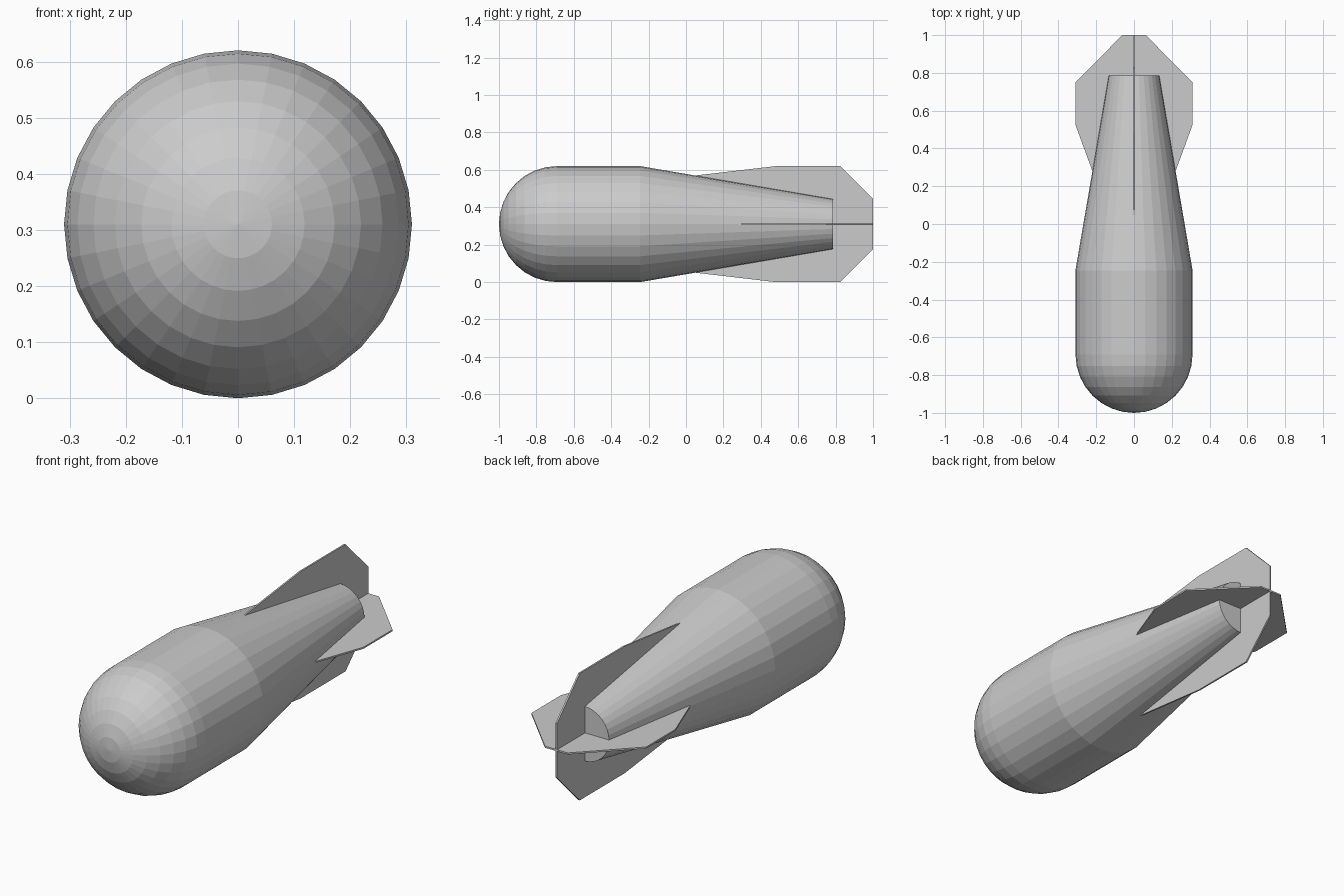
import bpy, bmesh
from math import sin, cos, pi
from mathutils import Matrix, Vector

if "Cube" in bpy.data.objects:
    bpy.data.objects.remove(bpy.data.objects["Cube"])

R = 0.31          # body radius, also height of the body axis
SIDES = 32


def add_object(name, bm):
    bmesh.ops.recalc_face_normals(bm, faces=bm.faces)
    mesh = bpy.data.meshes.new(name)
    bm.to_mesh(mesh)
    bm.free()
    obj = bpy.data.objects.new(name, mesh)
    bpy.context.collection.objects.link(obj)
    return obj


def lathe(name, profile):
    """Revolve (radius, y) points around the long axis of the body."""
    bm = bmesh.new()
    verts = [bm.verts.new((0, y, R + r)) for r, y in profile]
    edges = [bm.edges.new(pair) for pair in zip(verts, verts[1:])]
    bmesh.ops.spin(bm, geom=verts + edges, cent=(0, 0, R), axis=(0, 1, 0),
                   angle=2 * pi, steps=SIDES, use_duplicate=False)
    bmesh.ops.remove_doubles(bm, verts=bm.verts, dist=0.0005)
    return add_object(name, bm)


def fin_plate(name, half, roll, thickness=0.008):
    """Thin plate from a half outline of (out, y), mirrored about the axis."""
    outline = half + [(-out, y) for out, y in reversed(half)]
    bm = bmesh.new()
    face = bm.faces.new([bm.verts.new((x, y, -thickness / 2)) for x, y in outline])
    ext = bmesh.ops.extrude_face_region(bm, geom=[face])
    moved = [g for g in ext["geom"] if isinstance(g, bmesh.types.BMVert)]
    bmesh.ops.translate(bm, verts=moved, vec=Vector((0, 0, thickness)))
    bm.transform(Matrix.Translation((0, 0, R)) @ Matrix.Rotation(roll, 4, 'Y'))
    return add_object(name, bm)


# Body: round nose, straight middle, tapered tail with a flat end
nose = [(R * sin(i * pi / 16), -1 + R * (1 - cos(i * pi / 16))) for i in range(9)]
lathe("body", nose + [(R, -0.245), (0.134, 0.785), (0, 0.785)])

# Tail fins: two crossed plates
fin_plate("vertical_fins",
          [(0.254, 0.0), (R, 0.48), (R, 0.825), (0.134, 1.0)], pi / 2)
fin_plate("horizontal_fins",
          [(0.20, 0.225), (R, 0.525), (R, 0.75), (0.062, 1.0)], 0)
